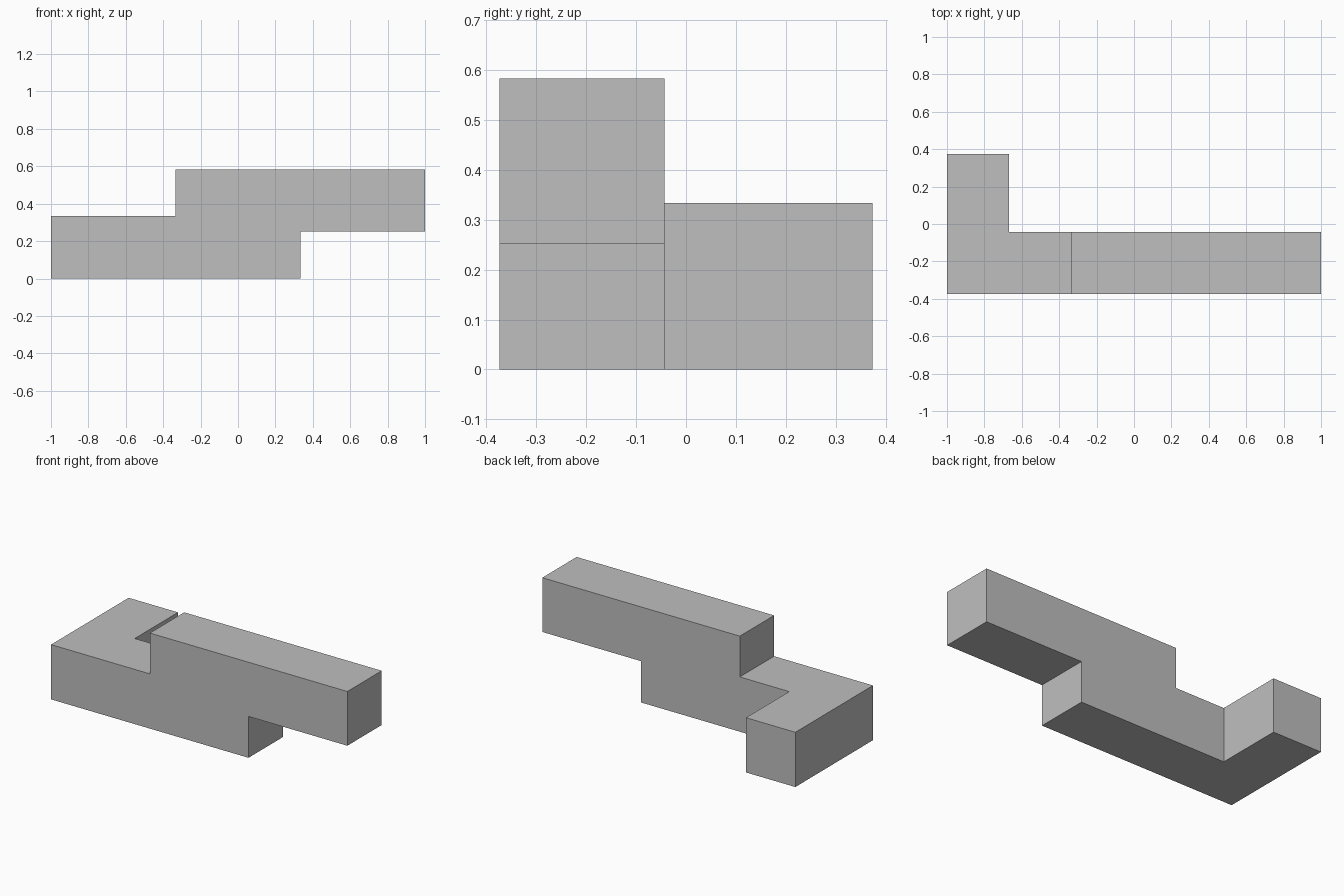
import bpy
import bmesh
from mathutils import Vector

cube = bpy.data.objects.get("Cube")
if cube:
    bpy.data.objects.remove(cube, do_unlink=True)

FRONT, BEND, BACK = -0.374, -0.043, 0.374
LOW, HIGH, TOP = 0.252, 0.334, 0.583
LEG = -0.667     # inner side of the rear leg
STEP = 0.333     # both steps lie this far from the centre

# Plain grey material
grey = bpy.data.materials.new("light grey")
grey.use_nodes = True
colour = (0.52, 0.52, 0.52, 1)
grey.diffuse_color = colour
grey.node_tree.nodes["Principled BSDF"].inputs["Base Color"].default_value = colour

bm = bmesh.new()


def extrude_back(faces, y):
    """Extrude faces along y and return the new end faces."""
    geom = bmesh.ops.extrude_face_region(bm, geom=faces)["geom"]
    for v in geom:
        if isinstance(v, bmesh.types.BMVert):
            v.co.y = y
    return [f for f in geom if isinstance(f, bmesh.types.BMFace)]


# Front profile: stepped bar, with the end block kept as its own face
def vert(x, z):
    return bm.verts.new((x, FRONT, z))


seam_low, seam_high = vert(LEG, 0), vert(LEG, HIGH)
end_face = bm.faces.new([vert(-1, 0), seam_low, seam_high, vert(-1, HIGH)])
bar_face = bm.faces.new([seam_low, vert(STEP, 0), vert(STEP, LOW), vert(1, LOW),
                         vert(1, TOP), vert(-STEP, TOP), vert(-STEP, HIGH), seam_high])

# Thickness of the bar, then the rear leg grown from its end block
ends = extrude_back([end_face, bar_face], BEND)
leg_end = min(ends, key=lambda f: f.calc_center_median().x)
extrude_back([leg_end], BACK)

# Close the front if needed, then merge flat regions into clean faces
bmesh.ops.holes_fill(bm, edges=[e for e in bm.edges if e.is_boundary], sides=0)
bmesh.ops.recalc_face_normals(bm, faces=bm.faces)
bmesh.ops.dissolve_limit(bm, angle_limit=0.01, verts=bm.verts, edges=bm.edges)
bmesh.ops.recalc_face_normals(bm, faces=bm.faces)

mesh = bpy.data.meshes.new("stepped_block")
bm.to_mesh(mesh)
bm.free()
mesh.materials.append(grey)
block = bpy.data.objects.new("stepped_block", mesh)
bpy.context.collection.objects.link(block)
